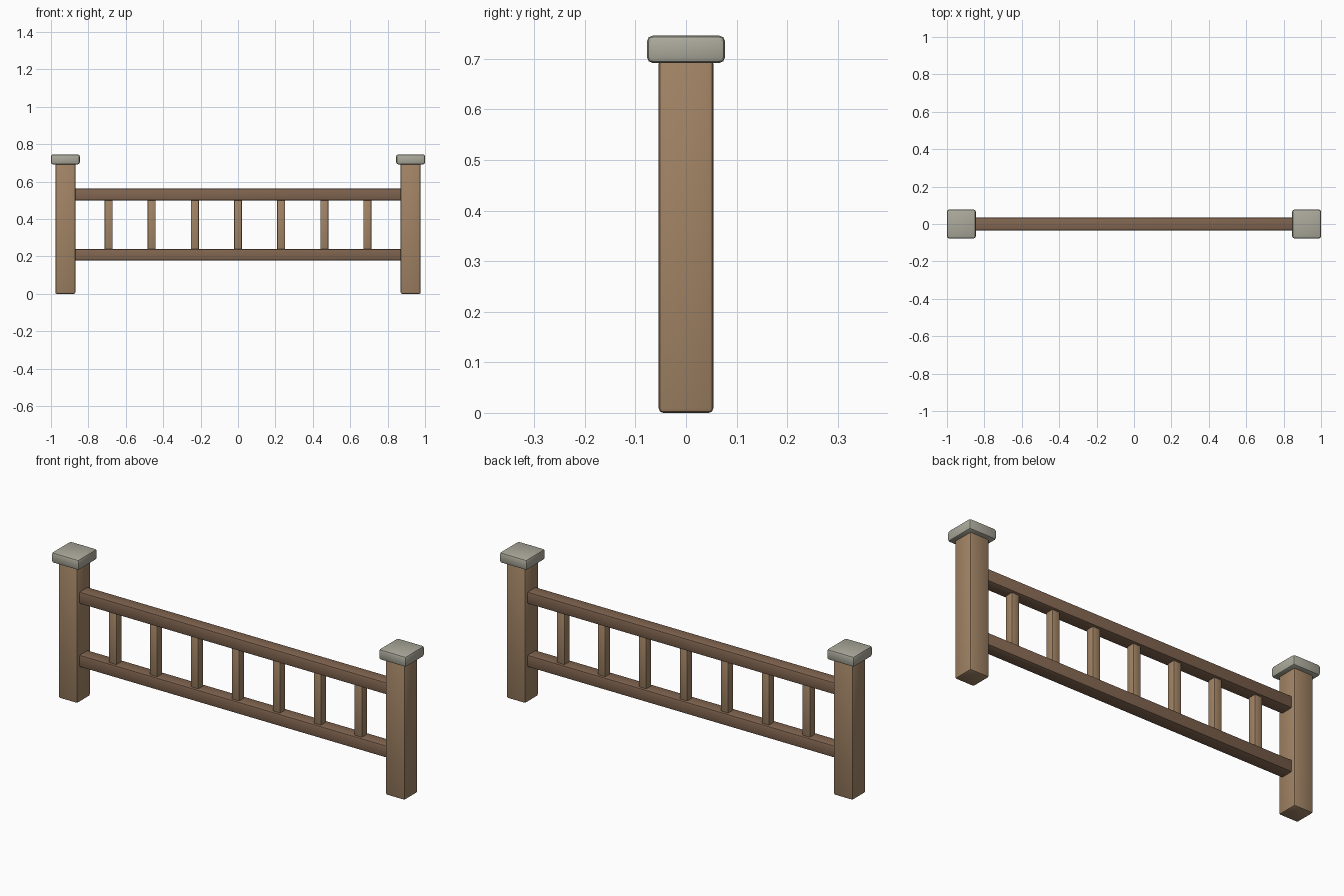
import bpy

if "Cube" in bpy.data.objects:
    bpy.data.objects.remove(bpy.data.objects["Cube"])


def material(name, rgb):
    m = bpy.data.materials.new(name)
    m.diffuse_color = (*rgb, 1.0)
    m.use_nodes = True
    m.node_tree.nodes["Principled BSDF"].inputs["Base Color"].default_value = m.diffuse_color
    return m


WOOD = material("light_wood", (0.36, 0.23, 0.13))
DARK = material("dark_wood", (0.22, 0.13, 0.08))
STONE = material("stone", (0.41, 0.40, 0.33))


def block(name, center, size, bevel, mat):
    """Box with softly rounded edges."""
    bpy.ops.mesh.primitive_cube_add(size=1, location=center)
    ob = bpy.context.object
    ob.name = name
    ob.scale = size
    bpy.ops.object.transform_apply(location=False, rotation=False, scale=True)
    mod = ob.modifiers.new("rounded_edges", 'BEVEL')
    mod.width = bevel
    mod.segments = 2
    bpy.ops.object.modifier_apply(modifier=mod.name)
    bpy.ops.object.shade_smooth_by_angle()
    ob.data.materials.append(mat)
    return ob


POST_X = 0.923
BALUSTERS = 7
SPACING = 2 * POST_X / (BALUSTERS + 1)

# Posts with overhanging stone caps
for side, s in (("left", -1), ("right", 1)):
    block(f"{side}_post", (s * POST_X, 0, 0.35), (0.108, 0.108, 0.70), 0.009, WOOD)
    block(f"{side}_post_cap", (s * POST_X, 0, 0.719), (0.154, 0.154, 0.054), 0.011, STONE)

# Horizontal rails, ends let into the posts
for name, z in (("bottom_rail", 0.209), ("top_rail", 0.531)):
    block(name, (0, 0, z), (1.77, 0.069, 0.062), 0.008, DARK)

# Evenly spaced balusters between the rails
for i in range(BALUSTERS):
    x = (i - (BALUSTERS - 1) / 2) * SPACING
    block(f"baluster_{i + 1}", (x, 0, 0.37), (0.043, 0.043, 0.29), 0.005, WOOD)
